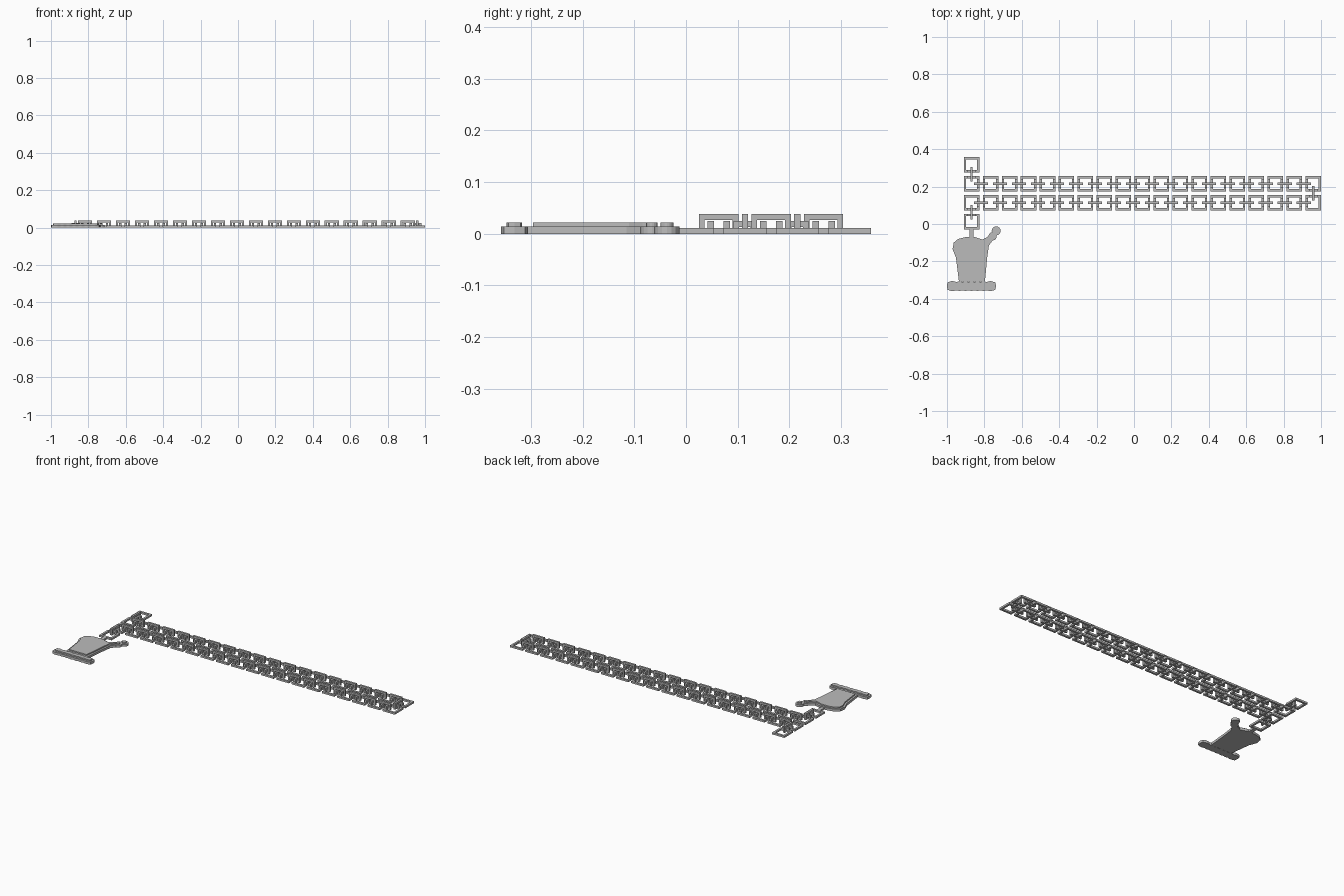
import bpy, bmesh, math
from mathutils import Matrix, Vector

cube = bpy.data.objects.get("Cube")
if cube:
    bpy.data.objects.remove(cube, do_unlink=True)

# One plain grey for everything
grey = bpy.data.materials.new("plain_grey")
grey.use_nodes = True
colour = (0.5, 0.5, 0.5, 1)
grey.diffuse_color = colour
grey.node_tree.nodes["Principled BSDF"].inputs["Base Color"].default_value = colour

PITCH = 0.1015          # distance between links
HALF = 0.0415           # half the size of a flat link
BAR = 0.0125            # bar width of a flat link
THICK = 0.011           # bar height
TOP = 0.038             # height of the upright links
LEFT, COUNT = -0.8685, 19


def prism(bm, points, height, matrix):
    """Extrude a flat polygon along its local z, then place it."""
    bottom = [bm.verts.new(matrix @ Vector((x, y, 0))) for x, y in points]
    top = [bm.verts.new(matrix @ Vector((x, y, height))) for x, y in points]
    faces = [bm.faces.new(bottom[::-1]), bm.faces.new(top)]
    for i in range(len(points)):
        j = (i + 1) % len(points)
        faces.append(bm.faces.new((bottom[i], bottom[j], top[j], top[i])))


def finish(bm, name):
    bmesh.ops.recalc_face_normals(bm, faces=bm.faces[:])
    mesh = bpy.data.meshes.new(name)
    bm.to_mesh(mesh)
    bm.free()
    mesh.materials.append(grey)
    obj = bpy.data.objects.new(name, mesh)
    bpy.context.collection.objects.link(obj)
    return obj


def rect(x0, x1, y0, y1):
    return [(x0, y0), (x1, y0), (x1, y1), (x0, y1)]


UPRIGHT = Matrix.Rotation(math.pi / 2, 4, 'X')


def flat_link(name, centre, arched):
    """Square link; sides listed in arched hop over an upright link."""
    bm = bmesh.new()
    inner, outer, low, high = 0.011, 0.022, 0.0135, 0.0245
    for k in range(4):
        a, b = -HALF, HALF - BAR
        if k in arched:
            side = [(a, 0), (-inner, 0), (-inner, low), (inner, low), (inner, 0), (b, 0),
                    (b, THICK), (outer, THICK), (outer, high),
                    (-outer, high), (-outer, THICK), (a, THICK)]
        else:
            side = rect(a, b, 0, THICK)
        place = (Matrix.Translation((*centre, 0)) @ Matrix.Rotation(k * math.pi / 2, 4, 'Z')
                 @ Matrix.Translation((0, BAR - HALF, 0)) @ UPRIGHT)
        prism(bm, side, BAR, place)
    finish(bm, name)


def upright_link(name, centre, angle):
    """Closed vertical loop around the bars of two neighbouring flat links."""
    bm = bmesh.new()
    half, w = 0.038, 0.012
    place = (Matrix.Translation((*centre, 0)) @ Matrix.Rotation(angle, 4, 'Z')
             @ Matrix.Translation((0, w / 2, 0)) @ UPRIGHT)
    for piece in (rect(-half, half, 0, THICK), rect(-half, half, TOP - THICK, TOP),
                  rect(-half, -half + THICK, THICK, TOP - THICK),
                  rect(half - THICK, half, THICK, TOP - THICK)):
        prism(bm, piece, w, place)
    finish(bm, name)


# Chain path: end link, back row, front row, link next to the pendant
rows = [0.0125 + PITCH * i for i in range(4)]
columns = [LEFT + PITCH * i for i in range(COUNT)]
path = [Vector((LEFT, rows[3]))]
path += [Vector((x, rows[2])) for x in columns]
path += [Vector((x, rows[1])) for x in reversed(columns)]
path.append(Vector((LEFT, rows[0])))

for i, here in enumerate(path):
    arched = set()
    for j in (i - 1, i + 1):
        if 0 <= j < len(path):
            d = path[j] - here
            arched.add(round(math.atan2(d.y, d.x) / (math.pi / 2) + 1) % 4)
    flat_link(f"flat_link_{i + 1}", here, arched)
    if i + 1 < len(path):
        d = path[i + 1] - here
        upright_link(f"upright_link_{i + 1}", (here + path[i + 1]) / 2, math.atan2(d.y, d.x))


# Pendant: stepped plates, each a base with a smaller raised face
BASE, FACE, STEP = 0.0145, 0.022, 0.011


def shrink(points, amount):
    """Move every corner of an anticlockwise outline inwards."""
    result = []
    for i, p in enumerate(points):
        p = Vector(p)
        before = (p - Vector(points[i - 1])).normalized()
        after = (Vector(points[(i + 1) % len(points)]) - p).normalized()
        n1, n2 = Vector((-before.y, before.x)), Vector((-after.y, after.x))
        n = (n1 + n2).normalized()
        result.append(tuple(p + n * amount / max(n.dot(n1), 0.6)))
    return result


def stepped_plate(name, outline):
    bm = bmesh.new()
    prism(bm, outline, BASE, Matrix())
    prism(bm, shrink(outline, STEP), FACE - BASE, Matrix.Translation((0, 0, BASE)))
    finish(bm, name)


def disc(x, y, r, n=16):
    return [(x + r * math.cos(2 * math.pi * i / n), y + r * math.sin(2 * math.pi * i / n))
            for i in range(n)]


body = [(-0.936, -0.307), (-0.797, -0.307), (-0.785, -0.18), (-0.776, -0.115),
        (-0.757, -0.09), (-0.74, -0.06), (-0.768, -0.05), (-0.785, -0.07), (-0.81, -0.083),
        (-0.85, -0.07), (-0.9, -0.07), (-0.94, -0.08), (-0.964, -0.1),
        (-0.97, -0.135), (-0.952, -0.18)]
stepped_plate("pendant_body", body)
stepped_plate("spout_bump", disc(-0.756, -0.066, 0.022))
stepped_plate("spout_knob", disc(-0.737, -0.037, 0.024))

# Foot: a bar with a gently wavy edge and rounded ends
wave = [-0.965 + 0.192 * i / 24 for i in range(25)]
edge = [(x, 0.024 + 0.002 * math.cos(i * math.pi / 2)) for i, x in enumerate(wave)]
fy = -0.332
foot = [(x, fy - h) for x, h in edge]
foot += [(-0.762, fy - 0.026), (-0.742, fy - 0.02), (-0.737, fy), (-0.742, fy + 0.02),
         (-0.762, fy + 0.026)]
foot += [(x, fy + h) for x, h in reversed(edge)]
foot += [(-0.978, fy + 0.026), (-0.997, fy + 0.02), (-1.0, fy), (-0.997, fy - 0.02),
         (-0.978, fy - 0.026)]
stepped_plate("pendant_foot", foot)

# Stem joining the pendant to the chain
bm = bmesh.new()
prism(bm, rect(LEFT - 0.011, LEFT + 0.011, -0.08, rows[0] - HALF + 0.002), THICK, Matrix())
finish(bm, "pendant_stem")
